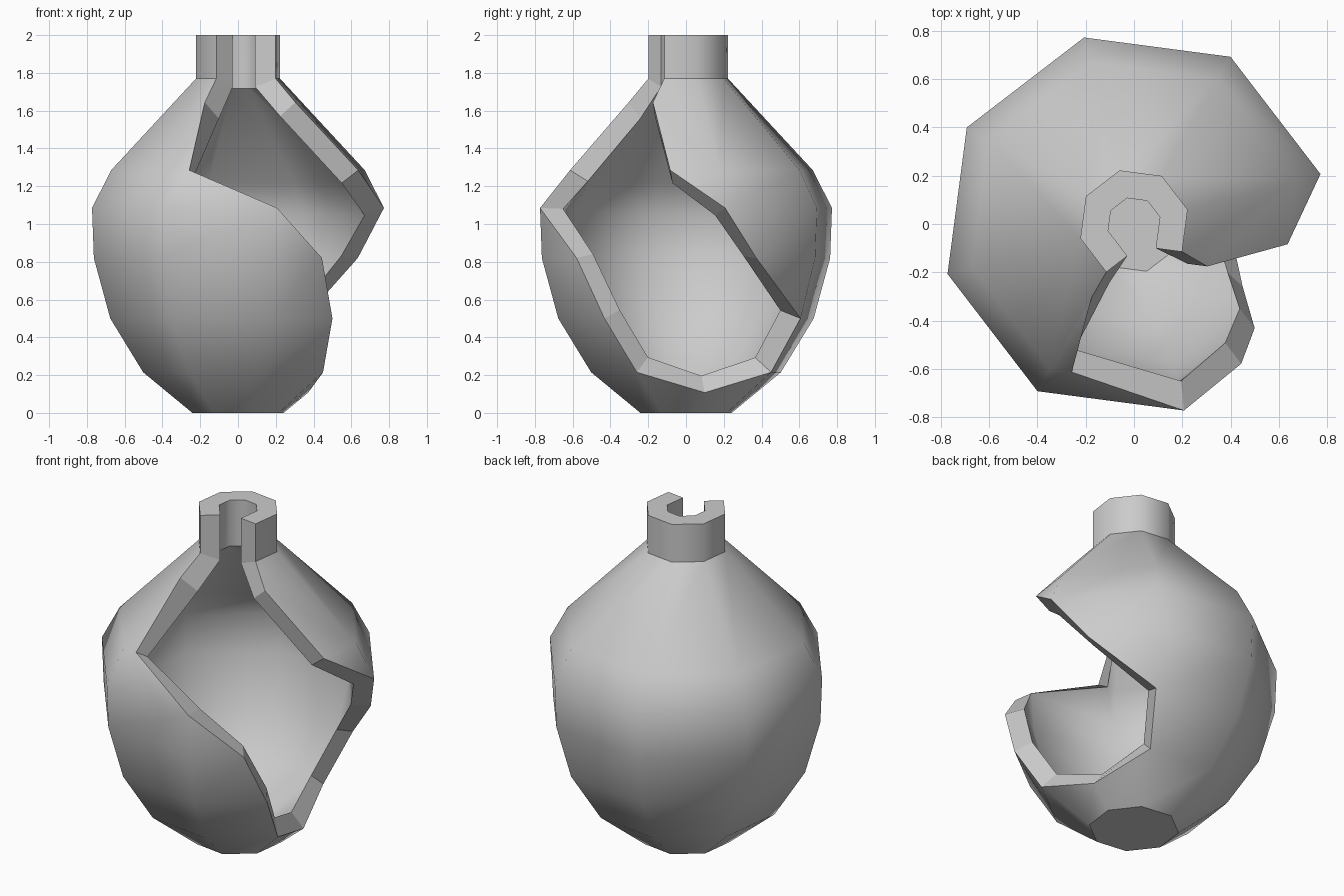
import bpy, bmesh, math

if "Cube" in bpy.data.objects:
    bpy.data.objects.remove(bpy.data.objects["Cube"])

# Octagonal pot profile: (radius, height) per ring
PROFILE = [(0.25, 0), (0.52, 0.215), (0.70, 0.5), (0.79, 0.82),
           (0.80, 1.085), (0.695, 1.285), (0.23, 1.77), (0.23, 2.0)]
SIDES = 8
START = math.radians(15)
THICKNESS = 0.11

bm = bmesh.new()
cache = {}


def point(col, level):
    """Vertex at a (fractional) column and ring of the octagonal surface."""
    key = (round(col % SIDES, 3), round(level, 3))
    if key not in cache:
        i = min(int(level), len(PROFILE) - 2)
        t = level - i
        r = PROFILE[i][0] * (1 - t) + PROFILE[i + 1][0] * t
        z = PROFILE[i][1] * (1 - t) + PROFILE[i + 1][1] * t
        c = math.floor(key[0])
        f = key[0] - c
        a, b = START + c * math.tau / SIDES, START + (c + 1) * math.tau / SIDES
        x = r * (math.cos(a) * (1 - f) + math.cos(b) * f)
        y = r * (math.sin(a) * (1 - f) + math.sin(b) * f)
        cache[key] = bm.verts.new((x, y, z))
    return cache[key]


def face(*pts):
    bm.faces.new([point(c, l) for c, l in pts])


# Whole wall panels left standing in each row
whole = [range(1, 7), range(1, 6), range(1, 6), range(1, 6),
         range(0, 5), range(0, 4), [0, 1, 2, 3, 4, 7]]
for row, cols in enumerate(whole):
    for c in cols:
        face((c, row), (c + 1, row), (c + 1, row + 1), (c, row + 1))

# Broken panels around the hole
face((7, 0), (8, 0), (8, .5), (7, 1))
face((0, 0), (1, 0), (1, 1), (0, .5))
face((6, 1), (7, 1), (6.75, 2), (6, 2))
face((6, 2), (6.75, 2), (6.5, 3), (6, 3))
face((1, 2), (1, 3), (.35, 3))
face((6, 3), (6.5, 3), (6, 4))
face((.35, 3), (1, 3), (1, 4), (0, 4))
face((5, 4), (6, 4), (5.17, 5), (5, 5))
face((8, 4), (8, 5), (7.5, 5))
face((5, 5), (5.17, 5), (5, 5.74))
face((4, 5), (5, 5), (5, 5.74), (5, 6), (4, 6))
face((7.5, 5), (8, 5), (8, 6), (7, 6), (7, 5.74))

# Base
face(*[(c, 0) for c in reversed(range(SIDES))])

bmesh.ops.recalc_face_normals(bm, faces=bm.faces)
base = min(bm.faces, key=lambda f: f.calc_center_median().z)
if base.normal.z > 0:
    bmesh.ops.reverse_faces(bm, faces=bm.faces)

# Crisp lines at base and neck
for e in bm.edges:
    zs = [v.co.z for v in e.verts]
    if max(zs) < 0.001 or all(abs(z - 1.77) < 0.001 for z in zs):
        e.smooth = False
for f in bm.faces:
    f.smooth = True
shell_faces = len(bm.faces)

mesh = bpy.data.meshes.new("broken_pot")
bm.to_mesh(mesh)
bm.free()
pot = bpy.data.objects.new("broken_pot", mesh)
bpy.context.collection.objects.link(pot)

# Wall thickness, inward
solid = pot.modifiers.new("wall", 'SOLIDIFY')
solid.thickness = THICKNESS
solid.offset = -1
solid.use_even_offset = True
bpy.context.view_layer.objects.active = pot
pot.select_set(True)
bpy.ops.object.modifier_apply(modifier=solid.name)

# Flat broken rim, smooth inner and outer shells
for p in pot.data.polygons:
    p.use_smooth = p.index < 2 * shell_faces
